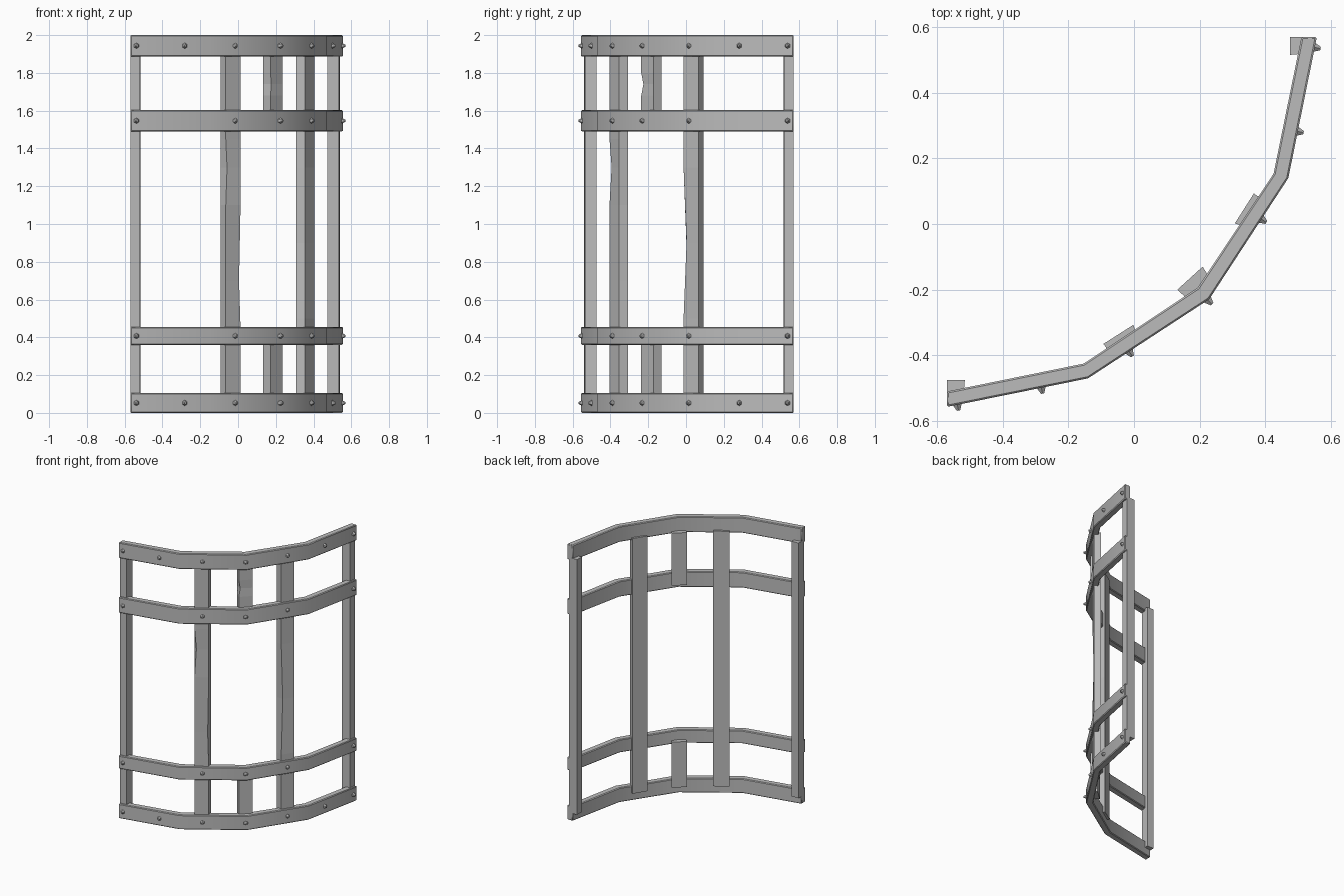
import bpy, bmesh, math
from mathutils import Vector, Matrix

if "Cube" in bpy.data.objects:
    bpy.data.objects.remove(bpy.data.objects["Cube"], do_unlink=True)


def material(name, grey):
    m = bpy.data.materials.new(name)
    m.use_nodes = True
    m.diffuse_color = (grey, grey, grey, 1)
    bsdf = m.node_tree.nodes["Principled BSDF"]
    bsdf.inputs["Base Color"].default_value = (grey, grey, grey, 1)
    bsdf.inputs["Roughness"].default_value = 0.8
    return m


steel = material("grey metal", 0.5)


def finish(bm, name, smooth=False):
    bmesh.ops.recalc_face_normals(bm, faces=bm.faces)
    mesh = bpy.data.meshes.new(name)
    bm.to_mesh(mesh)
    bm.free()
    obj = bpy.data.objects.new(name, mesh)
    bpy.context.collection.objects.link(obj)
    mesh.materials.append(steel)
    if smooth:
        bpy.ops.object.select_all(action="DESELECT")
        bpy.context.view_layer.objects.active = obj
        obj.select_set(True)
        bpy.ops.object.shade_smooth_by_angle(angle=math.radians(30))
    return obj


def loft(rings, name, smooth=False):
    """Skin a list of four-sided rings into a closed bar."""
    bm = bmesh.new()
    loops = [[bm.verts.new(p) for p in ring] for ring in rings]
    for a, b in zip(loops, loops[1:]):
        for i in range(4):
            j = (i + 1) % 4
            bm.faces.new((a[i], a[j], b[j], b[i]))
    bm.faces.new(loops[0])
    bm.faces.new(loops[-1])
    return finish(bm, name, smooth)


def mirror(p):
    """Reflect a plan point across the diagonal symmetry plane."""
    return (-p[1], -p[0])


# Curved horizontal bands, half of the plan outline is mirrored
outer = [(-0.57, -0.557), (-0.14, -0.47), (0.229, -0.229)]
inner = [(-0.57, -0.51), (-0.153, -0.425), (0.194, -0.194)]
outer += [mirror(p) for p in outer[1::-1]]
inner += [mirror(p) for p in inner[1::-1]]
outer[3:4] = [mirror(outer[1])]
outer[-1] = (0.557, 0.57)

bands = {"bottom_band": (0.0, 0.105), "lower_band": (0.36, 0.455),
         "upper_band": (1.49, 1.603), "top_band": (1.887, 2.0)}
for name, (z0, z1) in bands.items():
    rings = [[(*o, z0), (*o, z1), (*i, z1), (*i, z0)] for o, i in zip(outer, inner)]
    band = loft(rings, name, True)
    bevel = band.modifiers.new("worn edges", "BEVEL")
    bevel.width = 0.005
    bevel.segments = 1
    bevel.limit_method = "ANGLE"
    bevel.angle_limit = math.radians(40)

# Upright posts: corners run inner left, inner right, outer right, outer left
end_post = [(-0.57, -0.475), (-0.515, -0.475), (-0.52, -0.535), (-0.57, -0.54)]
long_post = [(-0.093, -0.365), (-0.002, -0.307), (0.013, -0.355), (-0.065, -0.405)]
short_post = [(0.132, -0.2), (0.209, -0.13), (0.235, -0.172), (0.172, -0.237)]


def post(name, plan, z0, z1, dents=()):
    """Dents are (height, corner, depth): a corner pushed toward the middle."""
    centre = sum((Vector(p) for p in plan), Vector((0, 0))) / 4
    rings = []
    for z, corner, depth in [(z0, 0, 0), *dents, (z1, 0, 0)]:
        pts = [Vector(p) for p in plan]
        pts[corner] += (centre - pts[corner]).normalized() * depth
        rings.append([(p.x, p.y, z) for p in pts])
    loft(rings, name)


wear = [(0.45, 2, 0.0), (0.7, 2, 0.008), (1.1, 3, 0.0), (1.3, 3, 0.013), (1.45, 3, 0.0)]
other_wear = [(0.5, 2, 0.0), (0.9, 2, 0.016), (1.3, 2, 0.0)]
post("right_end_post", end_post, 0.055, 1.905)
post("left_end_post", [mirror(p) for p in end_post], 0.055, 1.905)
post("right_long_post", long_post, 0.055, 1.905, wear)
post("left_long_post", [mirror(p) for p in long_post], 0.055, 1.905, other_wear)
post("upper_short_post", short_post, 1.52, 1.9,
     [(1.68, 3, 0.0), (1.74, 3, 0.012), (1.8, 3, 0.0)])
post("lower_short_post", short_post, 0.055, 0.385)

# Rivets: blunt low-poly studs on the outer face of each band
studs = [(0, 0.075), (0, 0.67), (1, 0.34), (1, 0.99)]
for name, (z0, z1) in bands.items():
    bm = bmesh.new()
    ends = name in ("bottom_band", "top_band")
    for seg, t in studs:
        if (seg, t) == studs[1] and not ends:
            continue
        a, b = Vector(outer[seg]), Vector(outer[seg + 1])
        p, d = a.lerp(b, t), (b - a).normalized()
        n = Vector((d.y, -d.x))
        if t > 0.9:
            n = Vector((1, -1)).normalized()
        spots = [(p, n)]
        if t <= 0.9:
            spots.append((Vector(mirror(p)), Vector(mirror(n))))
        for q, m in spots:
            turn = Vector((m.x, m.y, 0)).to_track_quat("Z", "Y").to_matrix().to_4x4()
            place = Matrix.Translation((q.x + m.x * 0.006, q.y + m.y * 0.006,
                                        (z0 + z1) / 2)) @ turn
            bmesh.ops.create_cone(bm, cap_ends=True, segments=6, radius1=0.018,
                                  radius2=0.006, depth=0.024, matrix=place)
    finish(bm, name.replace("band", "rivets"))
